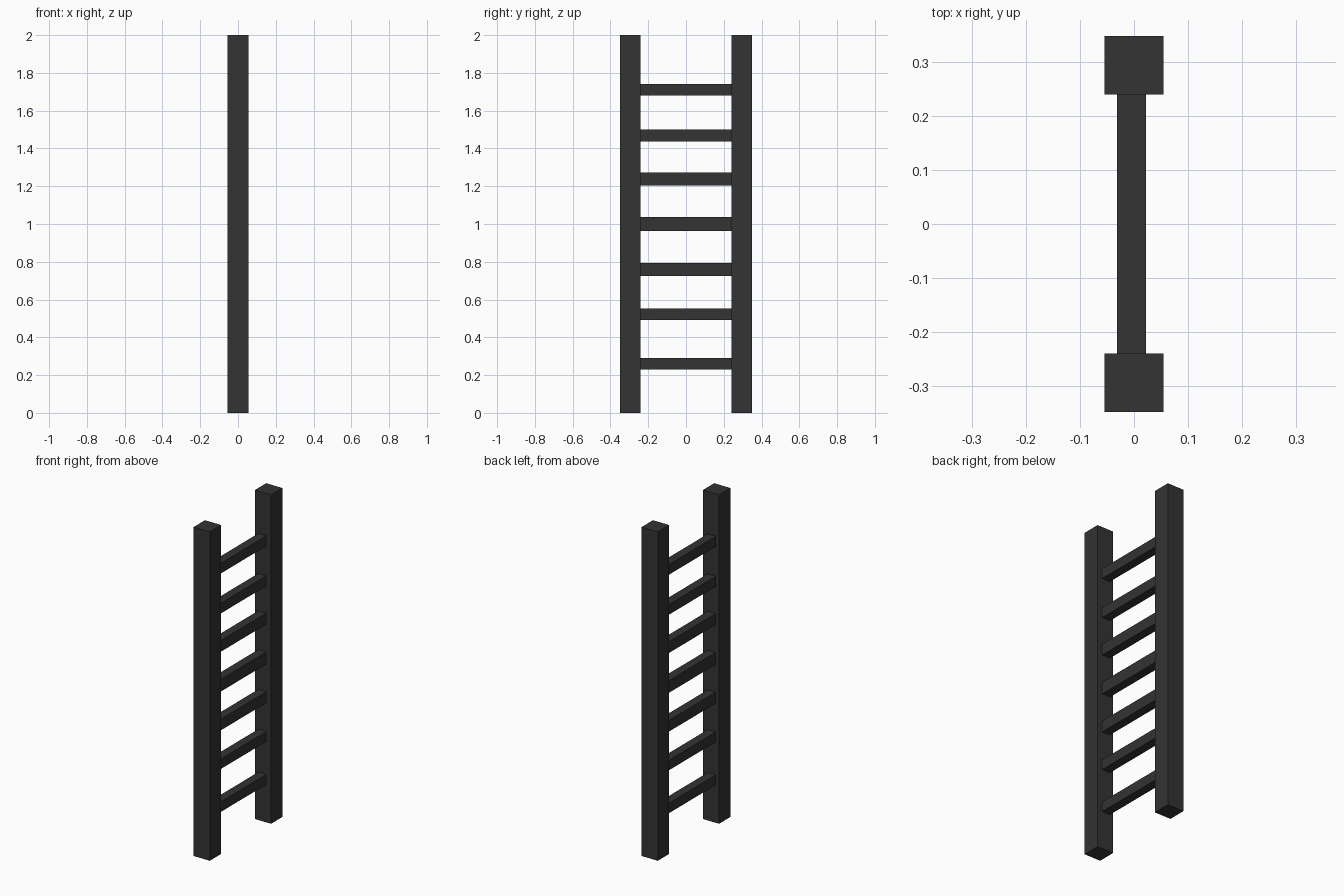
import bpy

if "Cube" in bpy.data.objects:
    bpy.data.objects.remove(bpy.data.objects["Cube"])

mat = bpy.data.materials.new("dark_charcoal")
mat.diffuse_color = (0.033, 0.033, 0.033, 1)
mat.use_nodes = True
mat.node_tree.nodes["Principled BSDF"].inputs["Base Color"].default_value = mat.diffuse_color


def box(name, lo, hi):
    """Axis-aligned box between two corners."""
    center = [(a + b) / 2 for a, b in zip(lo, hi)]
    bpy.ops.mesh.primitive_cube_add(size=1, location=center)
    ob = bpy.context.object
    ob.name = name
    ob.scale = [b - a for a, b in zip(lo, hi)]
    bpy.ops.object.transform_apply(location=False, rotation=False, scale=True)
    ob.data.materials.append(mat)
    return ob


# Two square side rails
box("left_rail", (-0.0545, -0.349, 0), (0.0545, -0.24, 2))
box("right_rail", (-0.0545, 0.24, 0), (0.0545, 0.349, 2))

# Seven rungs of slightly varying height (bottom, top)
rungs = [(0.23, 0.291), (0.491, 0.552), (0.726, 0.794), (0.962, 1.036),
         (1.204, 1.272), (1.437, 1.499), (1.68, 1.742)]
for i, (z0, z1) in enumerate(rungs, 1):
    box(f"rung_{i}", (-0.032, -0.24, z0), (0.022, 0.24, z1))
